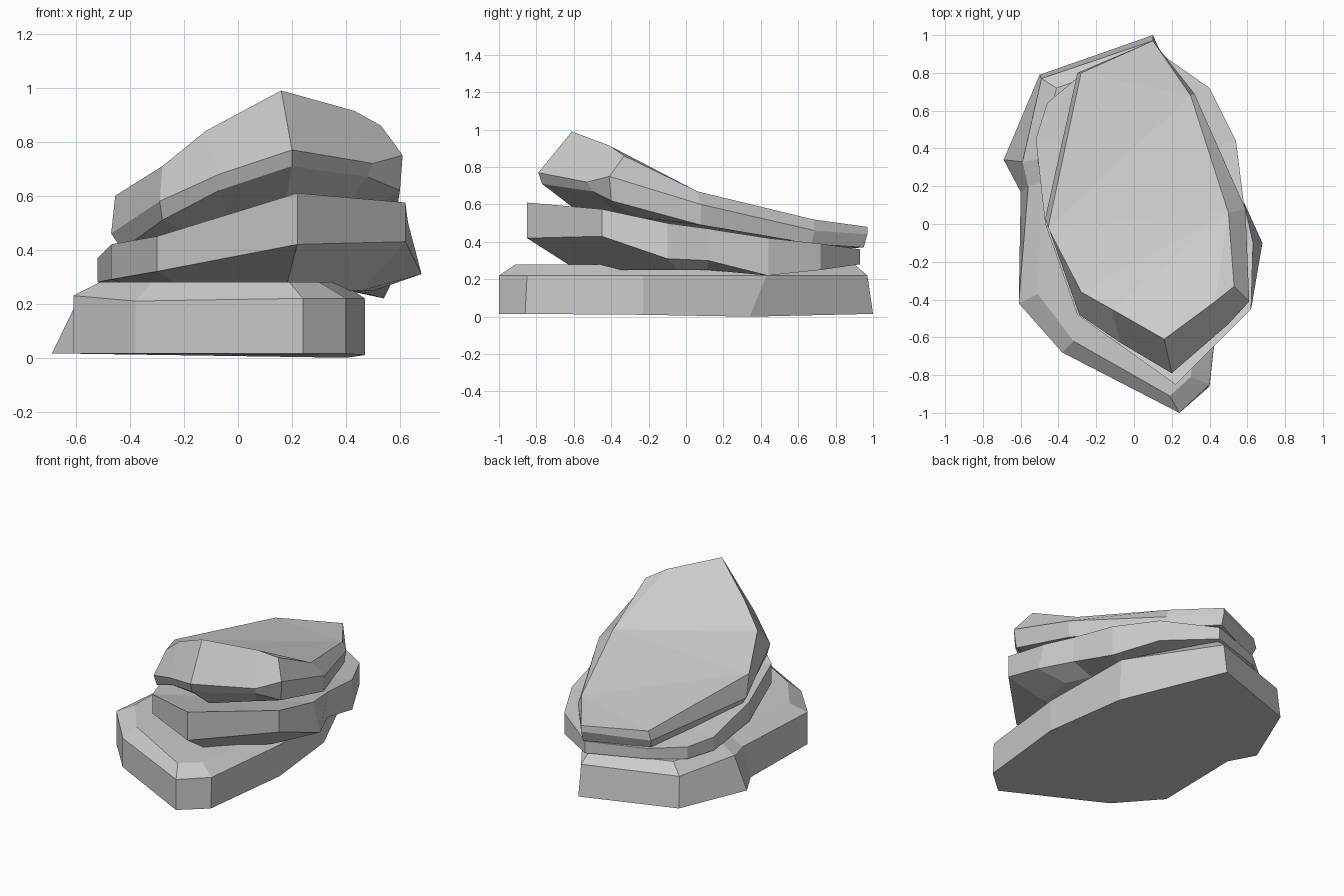
import bpy, bmesh


def slab(name, rings):
    """Loft a faceted stone through matching rings, listed bottom to top."""
    bm = bmesh.new()
    loops = [[bm.verts.new(p) for p in ring] for ring in rings]
    n = len(loops[0])
    for low, high in zip(loops, loops[1:]):
        for i in range(n):
            j = (i + 1) % n
            bm.faces.new((low[i], low[j], high[j], high[i]))
    caps = [bm.faces.new(loops[0][::-1]), bm.faces.new(loops[-1])]
    bmesh.ops.triangulate(bm, faces=caps)
    bmesh.ops.recalc_face_normals(bm, faces=bm.faces[:])
    mesh = bpy.data.meshes.new(name)
    bm.to_mesh(mesh)
    bm.free()
    obj = bpy.data.objects.new(name, mesh)
    bpy.context.collection.objects.link(obj)
    return obj


def shrink(ring, factor, centre, height):
    """Pull a ring towards a centre and set its height from x and y."""
    out = []
    for x, y, _ in ring:
        x = centre[0] + (x - centre[0]) * factor
        y = centre[1] + (y - centre[1]) * factor
        out.append((x, y, height(x, y)))
    return out


# Base stone: upright sides and a sloping shoulder
foot = [(.24, -1, .015), (.40, -.86, .015), (.47, -.23, .01), (.40, .34, 0),
        (.10, 1, .015), (-.50, .79, .015), (-.69, .34, .015),
        (-.60, .17, .015), (-.61, -.42, .015), (-.38, -.68, .015)]
rim = [(.24, -1, .22), (.40, -.85, .22), (.47, -.23, .22), (.46, .43, .22),
       (.10, .97, .22), (-.49, .77, .22), (-.59, .33, .22),
       (-.56, .20, .22), (-.61, -.42, .23), (-.38, -.68, .21)]
crown = [(.19, -.91, .28), (.30, -.81, .28), (.38, -.22, .28), (.37, .39, .28),
         (.09, .90, .28), (-.41, .72, .28), (-.51, .34, .28),
         (-.49, .22, .28), (-.51, -.37, .28), (-.32, -.62, .28)]
slab("base_stone", [foot, rim, crown])

# Middle stone: x, y, lower edge height, upper edge height
middle = [(.22, -.85, .42, .61), (.62, -.45, .43, .575), (.68, -.10, .31, .50),
          (.58, .12, .30, .47), (.54, .44, .22, .42), (.40, .72, .25, .39),
          (.10, .93, .28, .36), (-.27, .80, .29, .36), (-.46, .64, .28, .36),
          (-.52, .45, .28, .37), (-.47, 0, .29, .42), (-.30, -.48, .32, .45)]
lower = [(x, y, a) for x, y, a, b in middle]
upper = [(x - .05 * (x > .65), y, b) for x, y, a, b in middle]
under = shrink(lower, .72, (.06, .1), lambda x, y: .25)
slab("middle_stone", [under, lower, upper])

# Top stone: tilted slab with a tall bevelled front
lower = [(.20, -.77, .71), (.48, -.50, .67), (.60, -.40, .62), (.58, .08, .49),
         (.32, .67, .39), (.10, .95, .37), (-.28, .77, .36),
         (-.43, .03, .40), (-.28, -.46, .51), (-.07, -.60, .62)]
upper = [(.20, -.79, .77), (.50, -.53, .72), (.61, -.41, .75), (.59, .08, .60),
         (.32, .69, .46), (.10, .97, .44), (-.30, .80, .42),
         (-.47, .03, .46), (-.29, -.48, .58), (-.07, -.63, .68)]
face = [(.16, -.61, .99), (.43, -.41, .915), (.53, -.33, .86), (.50, .06, .67),
        (.30, .68, .52), (.10, .97, .48), (-.28, .80, .48),
        (-.455, -.02, .60), (-.28, -.36, .71), (-.12, -.45, .84)]
under = shrink(lower, .75, (.08, .12), lambda x, y: .45 + .1 * x - .134 * y)
slab("top_stone", [under, lower, upper, face])
